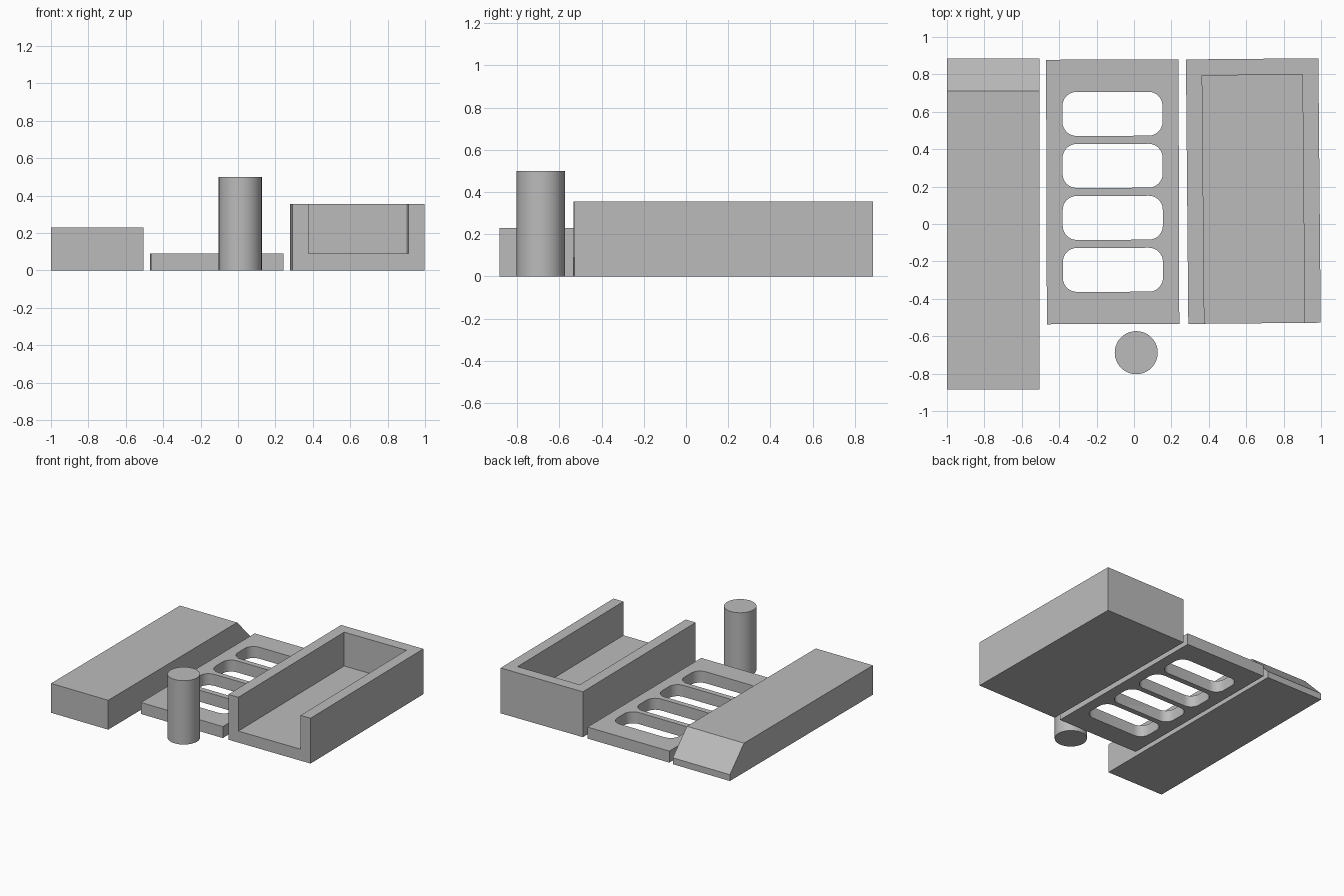
import bpy, bmesh, math
from mathutils import Vector

if "Cube" in bpy.data.objects:
    bpy.data.objects.remove(bpy.data.objects["Cube"])

grey = bpy.data.materials.new("plain grey")
grey.diffuse_color = (0.5, 0.5, 0.5, 1)
grey.use_nodes = True
grey.node_tree.nodes["Principled BSDF"].inputs["Base Color"].default_value = grey.diffuse_color


def prism(name, outline, offset):
    """Extrude a closed 3D outline by an offset vector."""
    bm = bmesh.new()
    face = bm.faces.new([bm.verts.new(p) for p in outline])
    ext = bmesh.ops.extrude_face_region(bm, geom=[face])
    moved = [g for g in ext["geom"] if isinstance(g, bmesh.types.BMVert)]
    bmesh.ops.translate(bm, verts=moved, vec=Vector(offset))
    bmesh.ops.recalc_face_normals(bm, faces=bm.faces)
    mesh = bpy.data.meshes.new(name)
    bm.to_mesh(mesh)
    bm.free()
    mesh.materials.append(grey)
    obj = bpy.data.objects.new(name, mesh)
    bpy.context.collection.objects.link(obj)
    return obj


def rounded(w, h, r, cy=0, z=0, steps=8):
    """Rectangle outline with rounded corners."""
    pts = []
    for i, (sx, sy) in enumerate([(1, 1), (-1, 1), (-1, -1), (1, -1)]):
        for k in range(steps + 1):
            a = (i + k / steps) * math.pi / 2
            pts.append((sx * (w / 2 - r) + r * math.cos(a),
                        cy + sy * (h / 2 - r) + r * math.sin(a), z))
    return pts


def rect(x0, x1, y0, y1, z):
    return [(x0, y0, z), (x1, y0, z), (x1, y1, z), (x0, y1, z)]


def cut(obj, cutter):
    """Subtract the cutter, bake the result and remove the cutter."""
    mod = obj.modifiers.new("cut", 'BOOLEAN')
    mod.operation, mod.solver, mod.object = 'DIFFERENCE', 'EXACT', cutter
    cutter.hide_render = True
    bpy.context.view_layer.objects.active = obj
    bpy.ops.object.modifier_apply(modifier=mod.name)
    bpy.data.objects.remove(cutter)


def smooth(obj):
    bpy.ops.object.select_all(action='DESELECT')
    obj.select_set(True)
    bpy.context.view_layer.objects.active = obj
    bpy.ops.object.shade_smooth_by_angle(angle=math.radians(30))


# Long block with a sloped back end
side = [(-1, -0.885, 0), (-1, 0.885, 0), (-1, 0.885, 0.05),
        (-1, 0.71, 0.23), (-1, -0.885, 0.23)]
prism("sloped_block", side, (0.495, 0, 0))

# Flat plate with four rounded slots
plate = prism("slotted_plate", rect(-0.354, 0.354, -0.707, 0.707, 0), (0, 0, 0.09))
for i in range(4):
    cy = -0.417 + i * 0.278
    cut(plate, prism("slot_cutter", rounded(0.535, 0.235, 0.075, cy, -0.1), (0, 0, 0.3)))
plate.location = (-0.114, 0.172, 0)
plate.rotation_euler.z = 0.003
smooth(plate)

# Tray with three walls, open at the front
tray = prism("open_tray", rect(-0.354, 0.354, -0.707, 0.707, 0), (0, 0, 0.355))
cut(tray, prism("tray_cutter", rect(-0.268, 0.268, -0.9, 0.62, 0.09), (0, 0, 0.5)))
tray.location = (0.638, 0.176, 0)
tray.rotation_euler.z = 0.009

# Upright round post
ring = [(0.012 + 0.115 * math.cos(a), -0.688 + 0.115 * math.sin(a), 0)
        for a in (2 * math.pi * i / 64 for i in range(64))]
smooth(prism("round_post", ring, (0, 0, 0.5)))
